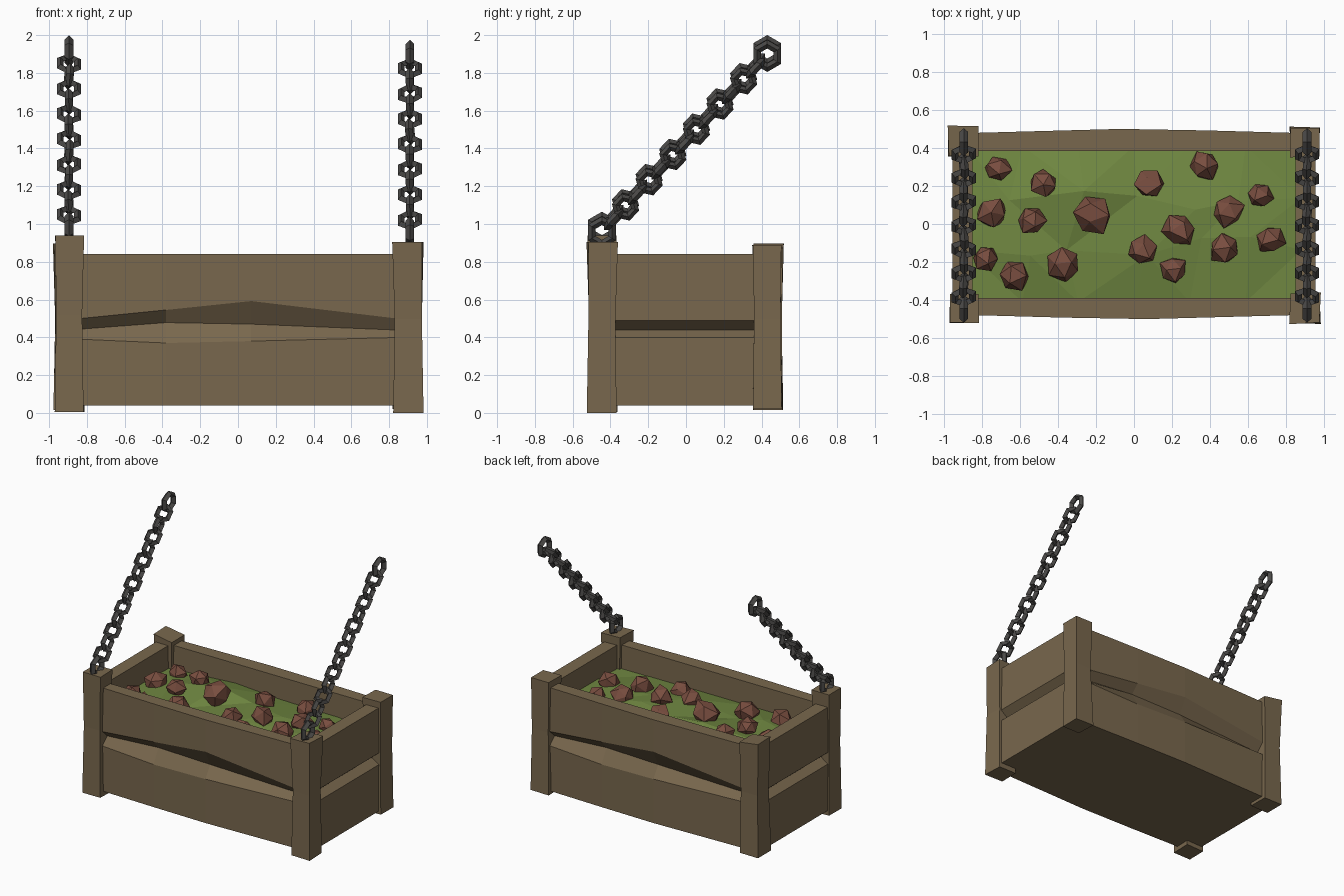
import bpy, bmesh, math, random
from mathutils import Vector, Matrix

if "Cube" in bpy.data.objects:
    bpy.data.objects.remove(bpy.data.objects["Cube"])
random.seed(7)


def mat(name, rgb):
    m = bpy.data.materials.new(name)
    m.diffuse_color = (*rgb, 1)
    m.use_nodes = True
    m.node_tree.nodes["Principled BSDF"].inputs["Base Color"].default_value = m.diffuse_color
    return m


WOOD = mat("weathered wood", (0.19, 0.137, 0.075))
GRASS = mat("moss green", (0.165, 0.25, 0.054))
ROCK = mat("red brown rock", (0.19, 0.075, 0.05))
IRON = mat("dark iron", (0.07, 0.067, 0.064))


def finish(name, bm, material):
    bmesh.ops.recalc_face_normals(bm, faces=bm.faces)
    me = bpy.data.meshes.new(name)
    bm.to_mesh(me)
    bm.free()
    me.materials.append(material)
    ob = bpy.data.objects.new(name, me)
    bpy.context.collection.objects.link(ob)
    return ob


def loft(bm, rings):
    """Skin equal-sized rings of points and cap both ends."""
    rows = [[bm.verts.new(p) for p in r] for r in rings]
    n = len(rows[0])
    for a, b in zip(rows, rows[1:]):
        for i in range(n):
            j = (i + 1) % n
            bm.faces.new((a[i], a[j], b[j], b[i]))
    bm.faces.new(rows[0])
    bm.faces.new(rows[-1])


# Corner posts: slightly crooked beams with a kink in the middle
def post(name, x, y, z0, z1, tilt=0.0):
    rings = []
    for t, h in ((0, 0.08), (0.55, 0.07), (1, 0.08)):
        z = z0 + (z1 - z0) * t
        ring = []
        for sx, sy in ((-1, -1), (1, -1), (1, 1), (-1, 1)):
            j = random.uniform(-0.006, 0.004)
            ring.append((x + sx * (h + j), y + sy * (h + j),
                         z + (tilt * sx if t == 1 else 0)))
        rings.append(ring)
    bm = bmesh.new()
    loft(bm, rings)
    finish(name, bm, WOOD)


post("post_front_left", -0.893, -0.443, 0.005, 0.94)
post("post_front_right", 0.9, -0.443, 0.0, 0.905)
post("post_back_right", 0.9, 0.43, 0.02, 0.89)
post("post_back_left", -0.897, 0.435, 0.015, 0.885, -0.012)


# Plank walls: two boards meeting in a V groove
def wall(name, sections, inner, depth, angle):
    rings = [[(x, o, 0.04), (x, o, lo), (x, o + depth, mid), (x, o, hi),
              (x, o, 0.84), (x, inner, 0.84), (x, inner, 0.04)]
             for x, o, lo, mid, hi in sections]
    bm = bmesh.new()
    loft(bm, rings)
    bm.transform(Matrix.Rotation(math.radians(angle), 4, 'Z'))
    finish(name, bm, WOOD)


LONG = [(-0.88, -0.478, 0.392, 0.44, 0.495), (-0.38, -0.492, 0.37, 0.478, 0.545),
        (0.07, -0.5, 0.38, 0.47, 0.592), (0.88, -0.478, 0.4, 0.437, 0.495)]
SHORT = [(-0.42, -0.955, 0.4, 0.44, 0.49), (0.42, -0.955, 0.4, 0.44, 0.49)]
wall("front_planks", LONG, -0.39, 0.06, 0)
wall("back_planks", LONG, -0.385, 0.06, 180)
wall("right_planks", SHORT, -0.85, 0.06, 90)
wall("left_planks", SHORT, -0.85, 0.06, -90)

# Floor board
bm = bmesh.new()
bmesh.ops.create_cube(bm, size=1, matrix=Matrix.Translation((0, 0, 0.06)) @ Matrix.Diagonal((1.88, 0.94, 0.04, 1)))
finish("floor", bm, WOOD)


# Mossy fill: coarse uneven surface
def fill_height(x, y):
    dome = 0.06 * max(0, 1 - (y / 0.42) ** 2) * (1 - (x / 0.95) ** 2)
    return 0.655 + dome + 0.05 * math.exp(-((x + 0.3) / 0.25) ** 2 - ((y - 0.2) / 0.25) ** 2)


bm = bmesh.new()
NX, NY = 7, 4
grid = []
for i in range(NX):
    col = []
    for j in range(NY):
        x, y, e = -0.88 + 1.76 * i / (NX - 1), -0.41 + 0.82 * j / (NY - 1), 0.0
        if 0 < i < NX - 1 and 0 < j < NY - 1:
            x += random.uniform(-0.09, 0.09)
            y += random.uniform(-0.07, 0.07)
            e = random.uniform(-0.03, 0.02)
        col.append(bm.verts.new((x, y, fill_height(x, y) + e)))
    grid.append(col)
for i in range(NX - 1):
    for j in range(NY - 1):
        bm.faces.new((grid[i][j], grid[i + 1][j], grid[i + 1][j + 1], grid[i][j + 1]))
bmesh.ops.triangulate(bm, faces=bm.faces)
finish("moss_fill", bm, GRASS)

# Rocks scattered on the fill: x, y, radius
ROCKS = [(-0.72, 0.29, .08), (-0.47, 0.21, .08), (0.08, 0.21, .085), (0.37, 0.31, .09),
         (0.66, 0.15, .075), (0.49, 0.07, .09), (0.72, -0.08, .08), (0.48, -0.13, .09),
         (0.24, -0.03, .09), (0.21, -0.24, .075), (0.04, -0.14, .08), (-0.21, 0.05, .105),
         (-0.54, 0.02, .08), (-0.74, 0.06, .09), (-0.78, -0.18, .075), (-0.63, -0.27, .085),
         (-0.37, -0.21, .1)]
for k, (x, y, r) in enumerate(ROCKS):
    bm = bmesh.new()
    bmesh.ops.create_icosphere(bm, subdivisions=1, radius=r)
    for v in bm.verts:
        v.co *= random.uniform(0.8, 1.12)
    bm.transform(Matrix.Translation((x, y, fill_height(x, y) + 0.015))
                 @ Matrix.Rotation(random.uniform(0, 6.28), 4, Vector((1, 0.6, 0.8))))
    finish(f"rock_{k + 1}", bm, ROCK)


# Chains: hexagonal links with diamond section, alternately turned
def link(bm, frame, major, minor):
    rows = []
    for i in range(6):
        a = i * math.pi / 3
        d = Vector((math.cos(a), math.sin(a), 0))
        rows.append([bm.verts.new(frame @ (d * (major + minor * math.cos(b)) + Vector((0, 0, minor * math.sin(b)))))
                     for b in (0, math.pi / 2, math.pi, 3 * math.pi / 2)])
    for i in range(6):
        p, q = rows[i], rows[(i + 1) % 6]
        for j in range(4):
            bm.faces.new((p[j], q[j], q[(j + 1) % 4], p[(j + 1) % 4]))


def chain(name, x, dz):
    bm = bmesh.new()
    a, b = Vector((x, -0.445, 0.98 + dz)), Vector((x, 0.43, 1.915 + dz))
    d = (b - a).normalized()
    side = Vector((1, 0, 0))
    for i in range(15):
        end = i in (0, 14)
        along = Vector((0, 0, 1)) if end else d
        wide = along.cross(side) if i % 2 == 0 else side
        rot = Matrix((along, wide, along.cross(wide))).transposed().to_4x4()
        frame = Matrix.Translation(a.lerp(b, i / 14)) @ rot
        if not end:
            frame = frame @ Matrix.Rotation(random.uniform(-0.12, 0.12), 4, 'X')
        link(bm, frame, *((0.062, 0.023) if end else (0.053, 0.021)))
    finish(name, bm, IRON)


chain("chain_left", -0.895, 0.0)
chain("chain_right", 0.91, -0.025)
